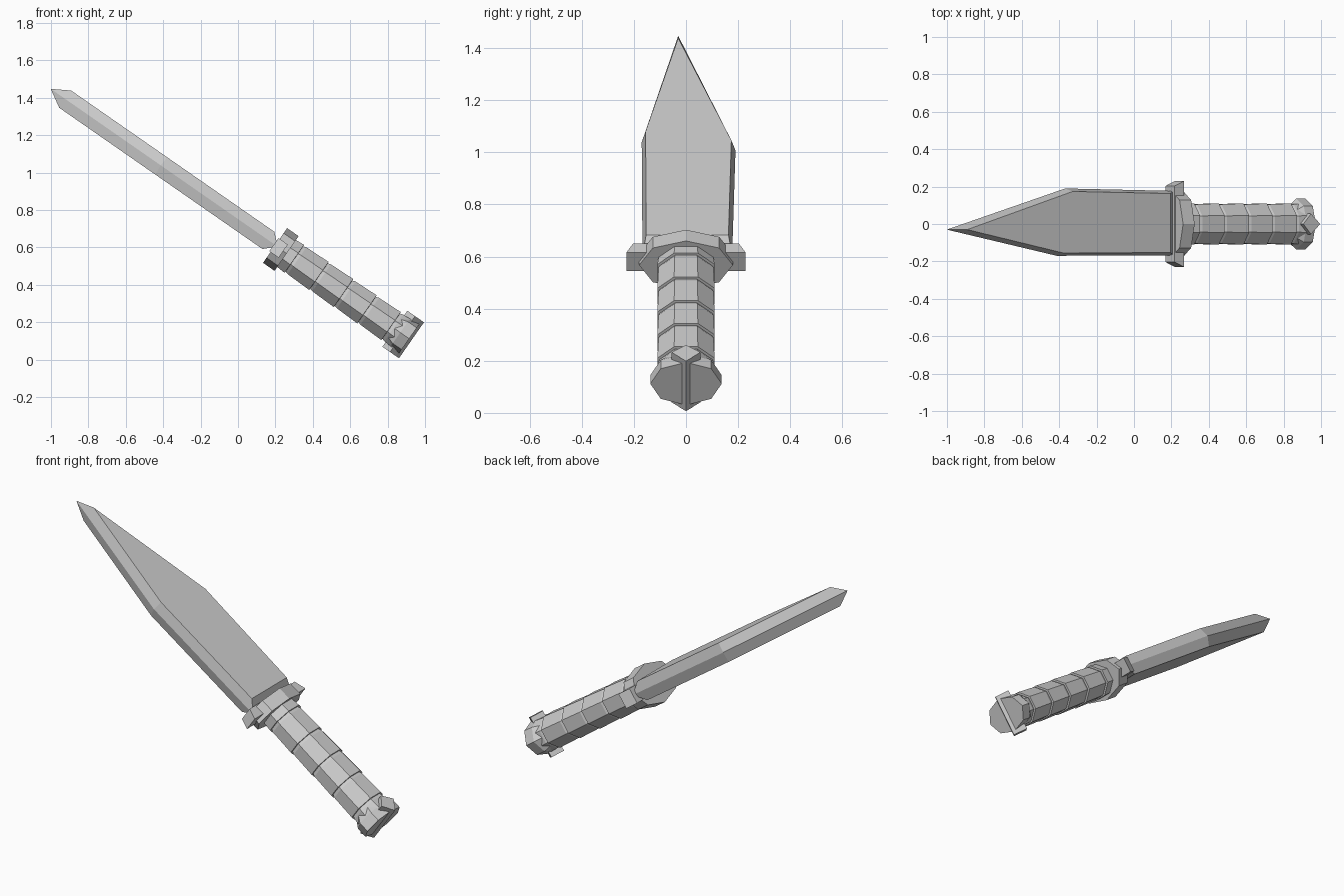
import bpy, math
from mathutils import Matrix

if "Cube" in bpy.data.objects:
    bpy.data.objects.remove(bpy.data.objects["Cube"])

# Local frame: X = width (world y), Y = thickness, Z = along the knife from pommel to tip
A = math.radians(34.8)
c, s = math.cos(A), math.sin(A)
FRAME = Matrix(((0, s, -c, 0.925), (1, 0, 0, 0), (0, c, s, 0.105), (0, 0, 0, 1)))


def loft(name, rings, cap=True):
    """Skin rings of equal point count; cap both ends."""
    n = len(rings[0])
    verts = [p for r in rings for p in r]
    faces = [(k*n + i, k*n + (i+1) % n, (k+1)*n + (i+1) % n, (k+1)*n + i)
             for k in range(len(rings)-1) for i in range(n)]
    faces += [tuple(reversed(range(n))), tuple(range(len(verts)-n, len(verts)))]
    me = bpy.data.meshes.new(name)
    me.from_pydata(verts, [], faces)
    import bmesh
    bm = bmesh.new()
    bm.from_mesh(me)
    bmesh.ops.recalc_face_normals(bm, faces=bm.faces)
    bm.to_mesh(me)
    bm.free()
    ob = bpy.data.objects.new(name, me)
    bpy.context.collection.objects.link(ob)
    ob.matrix_world = FRAME
    return ob


def octagon(rx, ry, z, turn=0.0):
    return [(rx*math.cos(turn + i*math.pi/4), ry*math.sin(turn + i*math.pi/4), z)
            for i in range(8)]


# Blade: flat faces inset from a sharp outer outline
outer = [(-0.03, 2.348), (0.19, 1.577), (0.177, 0.87), (-0.167, 0.87), (-0.17, 1.632)]
inner = [(-0.03, 2.253), (0.174, 1.566), (0.163, 0.93), (-0.153, 0.93), (-0.155, 1.627)]
loft("blade", [[(x, t, z) for x, z in o]
               for o, t in ((inner, -0.054), (outer, 0.003), (inner, 0.058))])

# Guard: octagonal collar with two tapered wings
loft("guard_collar", [octagon(0.18, 0.113, 0.81), octagon(0.18, 0.113, 0.885)])
loft("guard_wings", [[(-w, -0.043, z), (w, -0.043, z), (w, 0.043, z), (-w, 0.043, z)]
                     for w, z in ((0.229, 0.832), (0.203, 0.893))])

# Grip: stepped wrap segments
rings = []
cuts = [0.05, 0.13, 0.287, 0.44, 0.6, 0.76, 0.83]
for a, b in zip(cuts, cuts[1:]):
    for z, r in ((a, 0.119), (b-0.018, 0.114), (b-0.001, 0.107)):
        rings.append(octagon(r, r*0.83, z, math.pi/8))
loft("grip", rings)

# Pommel: octagonal cap flaring toward the end
loft("pommel", [octagon(0.137, 0.1, 0.012), octagon(0.137, 0.1, 0.07),
                octagon(0.108, 0.085, 0.105)])

# Pommel strap: wedge bar across the end with a pointed lug on each side
loft("pommel_bar", [[(0, y, -0.003), (0.024, y, 0.02), (-0.024, y, 0.02)]
                    for y in (-0.117, 0.117)])
for side, top in (("upper", 1), ("lower", -1)):
    loft("pommel_lug_" + side,
         [[(0, y*top, -0.003), (0.055, y*top, 0.055), (0, y*top, 0.105), (-0.055, y*top, 0.055)]
          for y in (0.07, 0.117)])
